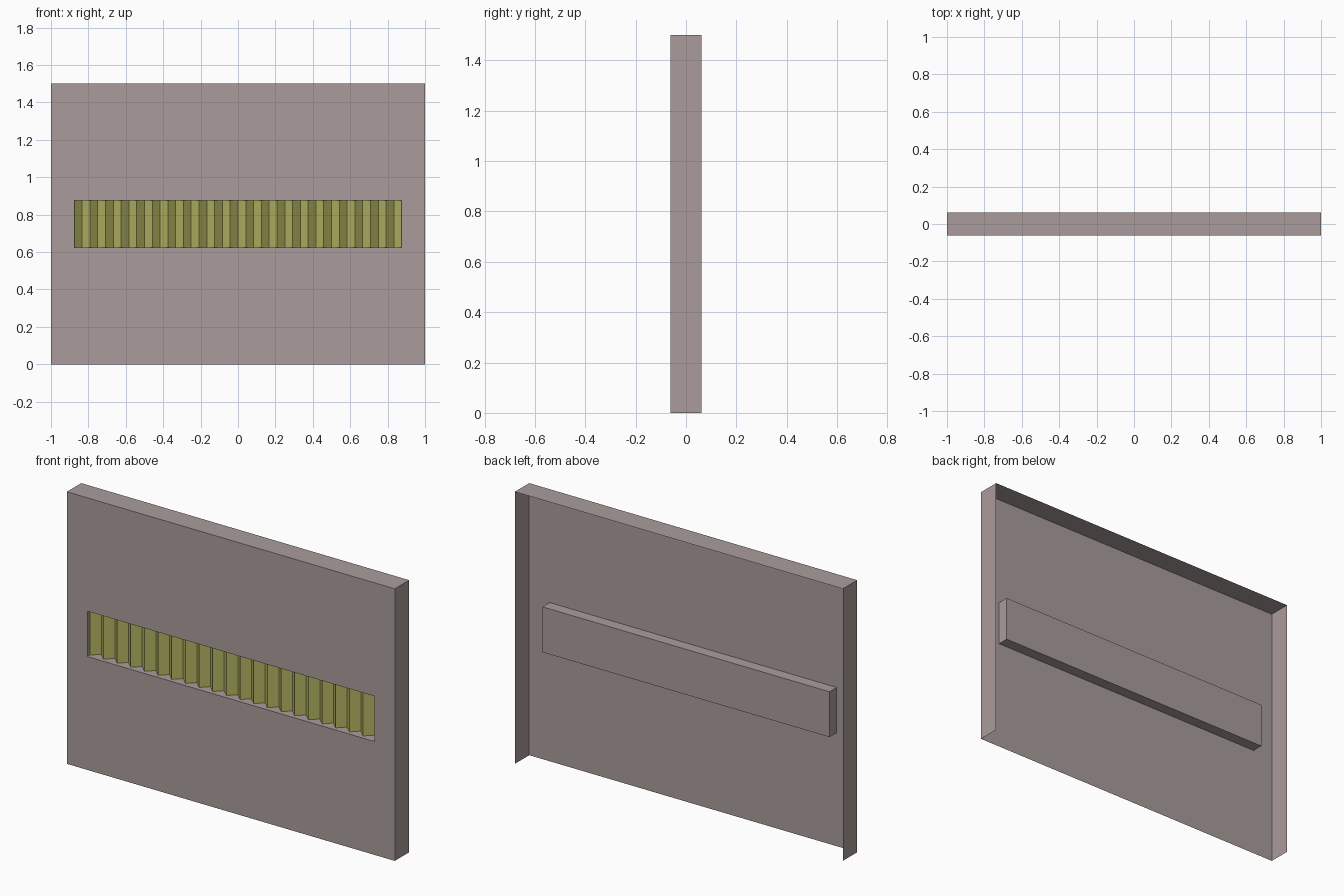
import bpy, bmesh

if "Cube" in bpy.data.objects:
    bpy.data.objects.remove(bpy.data.objects["Cube"])

W, H, D = 1.0, 1.5, 0.0625           # half width, height, half depth
RX, RZ0, RZ1 = 0.875, 0.625, 0.875   # recess half width, bottom, top
RIDGES = 21


def material(name, rgb):
    m = bpy.data.materials.new(name)
    m.diffuse_color = (*rgb, 1)
    m.use_nodes = True
    m.node_tree.nodes["Principled BSDF"].inputs["Base Color"].default_value = m.diffuse_color
    return m


def make_object(name, bm, mat):
    mesh = bpy.data.meshes.new(name)
    bm.to_mesh(mesh)
    bm.free()
    mesh.materials.append(mat)
    ob = bpy.data.objects.new(name, mesh)
    bpy.context.collection.objects.link(ob)
    return ob


def loop_xz(bm, half_w, z0, z1, y):
    return [bm.verts.new(p) for p in
            ((-half_w, y, z0), (half_w, y, z0), (half_w, y, z1), (-half_w, y, z1))]


def band(bm, a, b, skip=()):
    for i in range(4):
        if i not in skip:
            j = (i + 1) % 4
            bm.faces.new((a[i], a[j], b[j], b[i]))


# Panel shell: open back and bottom, front face with a pressed-in recess
bm = bmesh.new()
rim = loop_xz(bm, W, 0, H, D)
front = loop_xz(bm, W, 0, H, -D)
mouth = loop_xz(bm, RX, RZ0, RZ1, -D)
floor = loop_xz(bm, RX, RZ0, RZ1, 0)
band(bm, rim, front, skip=(0,))
band(bm, front, mouth)
band(bm, mouth, floor)
bm.faces.new(floor)
make_object("panel_shell", bm, material("panel_paint", (0.40, 0.335, 0.33)))

# Pleated reflector strip: 45 degree zigzag sheet inside the recess
bm = bmesh.new()
step = RX / RIDGES
prev = None
for i in range(2 * RIDGES + 1):
    x = -RX + i * step
    y = -0.001 if i % 2 else -step
    cur = [bm.verts.new((x, y, z)) for z in (RZ0, RZ1)]
    if prev:
        bm.faces.new((prev[0], cur[0], cur[1], prev[1]))
    prev = cur
make_object("pleated_strip", bm, material("strip_yellow", (0.48, 0.48, 0.13)))
